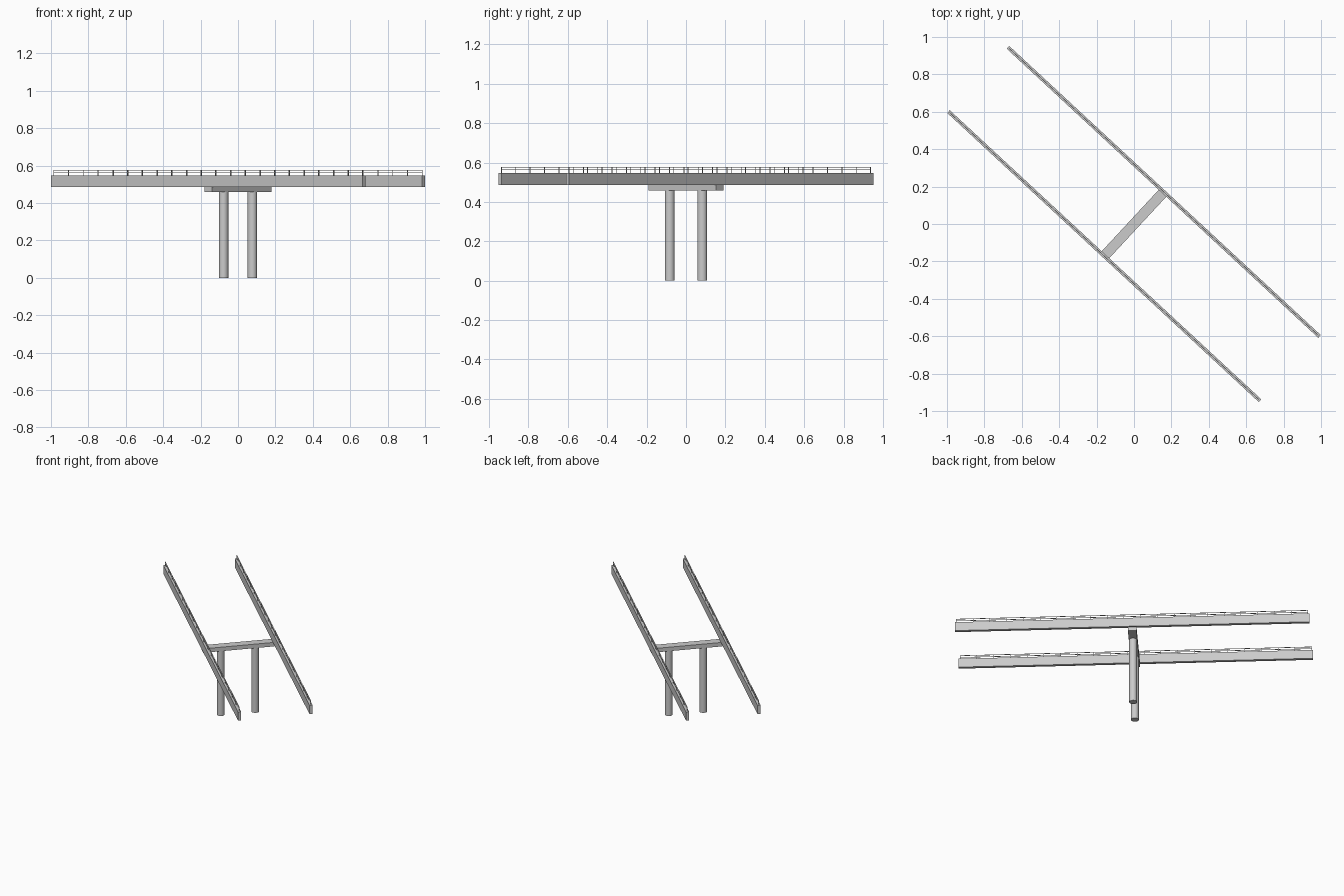
import bpy, math
from mathutils import Matrix

if "Cube" in bpy.data.objects:
    bpy.data.objects.remove(bpy.data.objects["Cube"])

# Local frame: u runs along the beams, v across them
ANGLE = math.atan2(-1.545, 1.665)
ROT = Matrix.Rotation(ANGLE, 4, 'Z')
HALF_LEN = 1.136
BEAM_V = 0.234


def place(obj, u, v, z):
    obj.matrix_world = ROT @ Matrix.Translation((u, v, z))
    return obj


def box_mesh(name, su, sv, sz):
    x, y, z = su / 2, sv / 2, sz / 2
    verts = [(i, j, k) for i in (-x, x) for j in (-y, y) for k in (-z, z)]
    faces = [(0, 1, 3, 2), (4, 6, 7, 5), (0, 4, 5, 1),
             (2, 3, 7, 6), (0, 2, 6, 4), (1, 5, 7, 3)]
    mesh = bpy.data.meshes.new(name)
    mesh.from_pydata(verts, [], faces)
    return mesh


def box(name, size, u, v, z):
    obj = bpy.data.objects.new(name, box_mesh(name, *size))
    bpy.context.collection.objects.link(obj)
    return place(obj, u, v, z)


# Cross head resting on the columns
box("pier_cap", (0.055, 0.468, 0.028), 0, 0, 0.473)

# Round columns
for side, label in ((-1, "near"), (1, "far")):
    bpy.ops.mesh.primitive_cylinder_add(vertices=24, radius=0.025, depth=0.46)
    col = bpy.context.object
    col.name = f"column_{label}"
    bpy.ops.object.shade_smooth_by_angle()
    place(col, 0, side * 0.113, 0.23)

# Edge beams with thin railings
POSTS = 22
STEP = (2 * HALF_LEN - 0.02) / (POSTS - 1)
for side, label in ((-1, "near"), (1, "far")):
    v = side * BEAM_V
    box(f"edge_beam_{label}", (2 * HALF_LEN, 0.02, 0.062), 0, v, 0.517)
    for z, level in ((0.563, "middle"), (0.576, "top")):
        box(f"{level}_rail_{label}", (2 * HALF_LEN - 0.02, 0.003, 0.003), 0, v, z)
    post = box(f"railing_posts_{label}", (0.003, 0.003, 0.029), -HALF_LEN + 0.01, v, 0.562)
    arr = post.modifiers.new("repeat", 'ARRAY')
    arr.count = POSTS
    arr.use_relative_offset = False
    arr.use_constant_offset = True
    arr.constant_offset_displace = (STEP, 0, 0)
